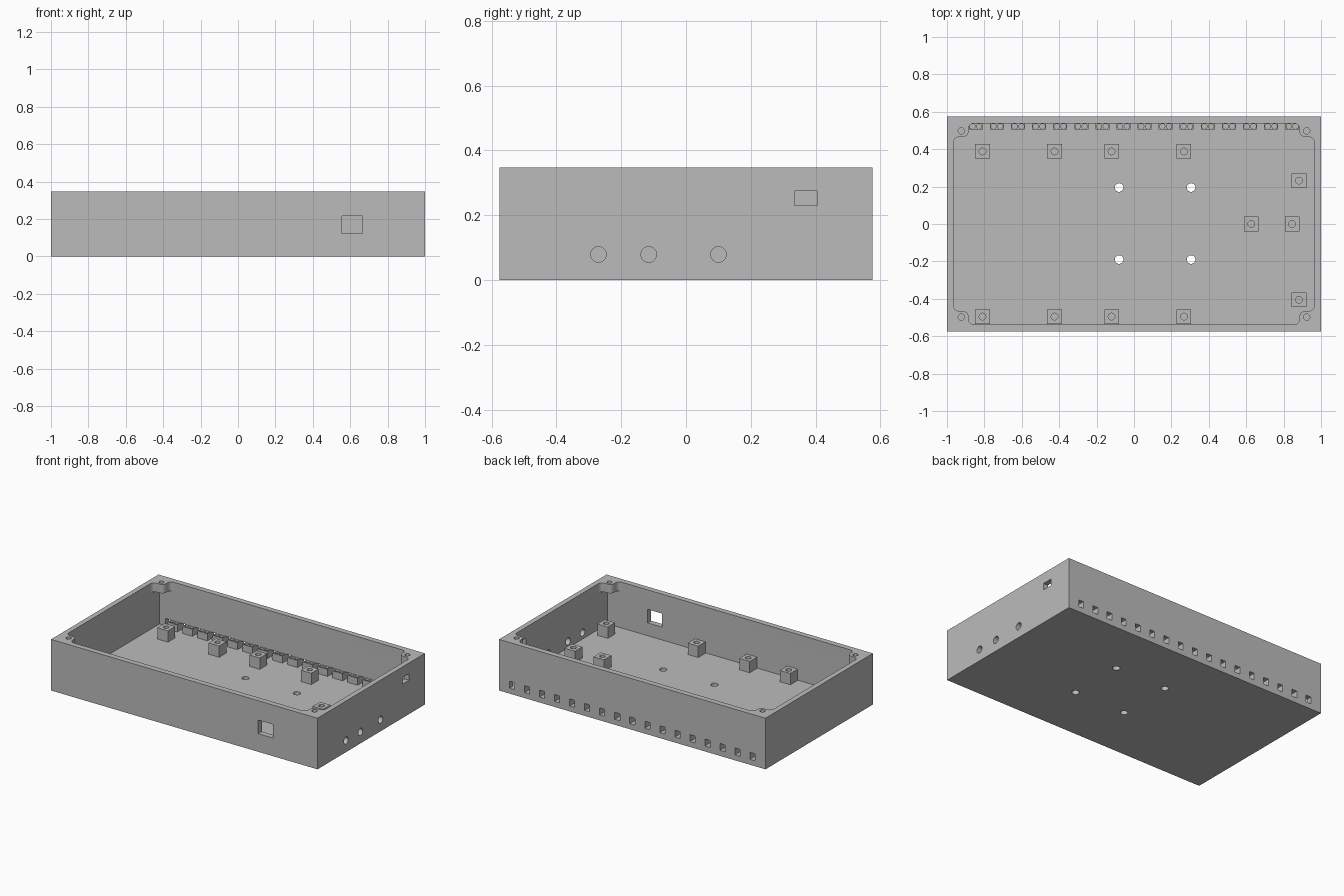
import bpy, bmesh
from math import sin, cos, pi, radians
from mathutils import Vector, Matrix

if "Cube" in bpy.data.objects:
    bpy.data.objects.remove(bpy.data.objects["Cube"])

# Overall sizes
HX, HY, H = 1.0, 0.576, 0.347
IX, IY, FLOOR = 0.965, 0.538, 0.036
POST_TOP, TAB_Z = 0.113, 0.287

grey = bpy.data.materials.new("plain_grey")
grey.use_nodes = True
COLOR = (0.5, 0.5, 0.5, 1)
grey.diffuse_color = COLOR
grey.node_tree.nodes["Principled BSDF"].inputs["Base Color"].default_value = COLOR


def add_box(bm, lo, hi):
    lo, hi = Vector(lo), Vector(hi)
    mat = Matrix.Translation((lo + hi) / 2) @ Matrix.Diagonal((*(hi - lo), 1))
    bmesh.ops.create_cube(bm, size=1, matrix=mat)


def add_rod(bm, center, radius, length, axis="Z"):
    turn = Matrix.Rotation(radians(90), 4, "Y") if axis == "X" else Matrix()
    bmesh.ops.create_cone(bm, cap_ends=True, segments=32, radius1=radius,
                          radius2=radius, depth=length,
                          matrix=Matrix.Translation(center) @ turn)


def add_prism(bm, outline, z0, z1):
    face = bm.faces.new([bm.verts.new((x, y, z0)) for x, y in outline])
    out = bmesh.ops.extrude_face_region(bm, geom=[face])["geom"]
    top = [v for v in out if isinstance(v, bmesh.types.BMVert)]
    bmesh.ops.translate(bm, verts=top, vec=(0, 0, z1 - z0))
    bmesh.ops.recalc_face_normals(bm, faces=bm.faces)


def make(name, bm):
    mesh = bpy.data.meshes.new(name)
    bm.to_mesh(mesh)
    bm.free()
    mesh.materials.append(grey)
    obj = bpy.data.objects.new(name, mesh)
    bpy.context.collection.objects.link(obj)
    return obj


def cut(obj, bm):
    cutter = make("cutter", bm)
    cutter.hide_render = True
    mod = obj.modifiers.new("cut", "BOOLEAN")
    mod.operation, mod.solver, mod.object = "DIFFERENCE", "EXACT", cutter
    bpy.context.view_layer.update()
    graph = bpy.context.evaluated_depsgraph_get()
    mesh = bpy.data.meshes.new_from_object(obj.evaluated_get(graph))
    obj.modifiers.clear()
    obj.data = mesh
    bpy.data.objects.remove(cutter)


def arc(cx, cy, r, start, end, n=6):
    return [(cx + r * cos(radians(start + (end - start) * i / n)),
             cy + r * sin(radians(start + (end - start) * i / n)))
            for i in range(n + 1)]


def rim_outline():
    # One notched corner with rounded edges, repeated around the rim
    nx, ny, r = 0.885, 0.465, 0.03
    corner = (arc(IX - r, ny - r, r, 0, 90) + arc(nx + r, ny + r, r, 270, 180)
              + arc(nx - r, IY - r, r, 0, 90))
    pts = []
    for sx, sy in ((1, 1), (-1, 1), (-1, -1), (1, -1)):
        part = [(sx * x, sy * y) for x, y in corner]
        pts += part if sx * sy > 0 else part[::-1]
    return pts


# Case shell: outer block, cavity, then the rim opening that leaves corner tabs
bm = bmesh.new()
add_box(bm, (-HX, -HY, 0), (HX, HY, H))
case = make("case_shell", bm)

bm = bmesh.new()
add_box(bm, (-IX, -IY, FLOOR), (IX, IY, TAB_Z))
cut(case, bm)

bm = bmesh.new()
add_prism(bm, rim_outline(), TAB_Z - 0.03, H + 0.1)
cut(case, bm)

# Openings through the walls and floor
SLOTS, PITCH, SLOT_W = 17, 0.1128, 0.038
bm = bmesh.new()
for i in range(SLOTS):
    x = (i - (SLOTS - 1) / 2) * PITCH
    add_box(bm, (x - SLOT_W / 2, IY - 0.02, FLOOR + 0.001),
            (x + SLOT_W / 2, HY + 0.05, 0.084))
add_box(bm, (0.555, -HY - 0.05, 0.123), (0.665, -IY + 0.02, 0.215))
add_box(bm, (IX - 0.02, 0.335, 0.23), (HX + 0.05, 0.405, 0.275))
for y in (-0.27, -0.115, 0.1):
    add_rod(bm, (0.985, y, 0.079), 0.024, 0.1, "X")
for x in (-0.08, 0.305):
    for y in (-0.19, 0.195):
        add_rod(bm, (x, y, 0.01), 0.023, 0.1)
for x in (-0.923, 0.923):
    for y in (-0.498, 0.498):
        add_rod(bm, (x, y, H), 0.017, 0.08)
cut(case, bm)

# Ribs between the slots, each with a pair of small holes
bm, holes = bmesh.new(), bmesh.new()
RIB_W = PITCH - SLOT_W
for i in range(SLOTS - 1):
    x = (i - (SLOTS - 2) / 2) * PITCH
    add_box(bm, (x - RIB_W / 2, 0.504, FLOOR - 0.005),
            (x + RIB_W / 2, IY + 0.002, 0.084))
    for dx in (-0.018, 0.018):
        add_rod(holes, (x + dx, 0.522, 0.084), 0.014, 0.06)
ribs = make("slot_ribs", bm)
cut(ribs, holes)

# Mounting posts with screw holes
spots = [(x, y) for x in (-0.81, -0.425, -0.12, 0.267) for y in (0.388, -0.495)]
spots += [(0.882, 0.232), (0.882, -0.405), (0.627, 0), (0.845, 0)]
bm, holes = bmesh.new(), bmesh.new()
S = 0.039
for x, y in spots:
    add_box(bm, (x - S, y - S, FLOOR - 0.005), (x + S, y + S, POST_TOP))
    add_rod(holes, (x, y, POST_TOP), 0.018, 0.12)
posts = make("mounting_posts", bm)
cut(posts, holes)

# Smooth the round holes, keep the hard edges
bpy.ops.object.select_all(action="DESELECT")
for obj in (case, ribs, posts):
    obj.select_set(True)
bpy.context.view_layer.objects.active = case
bpy.ops.object.shade_smooth_by_angle()
